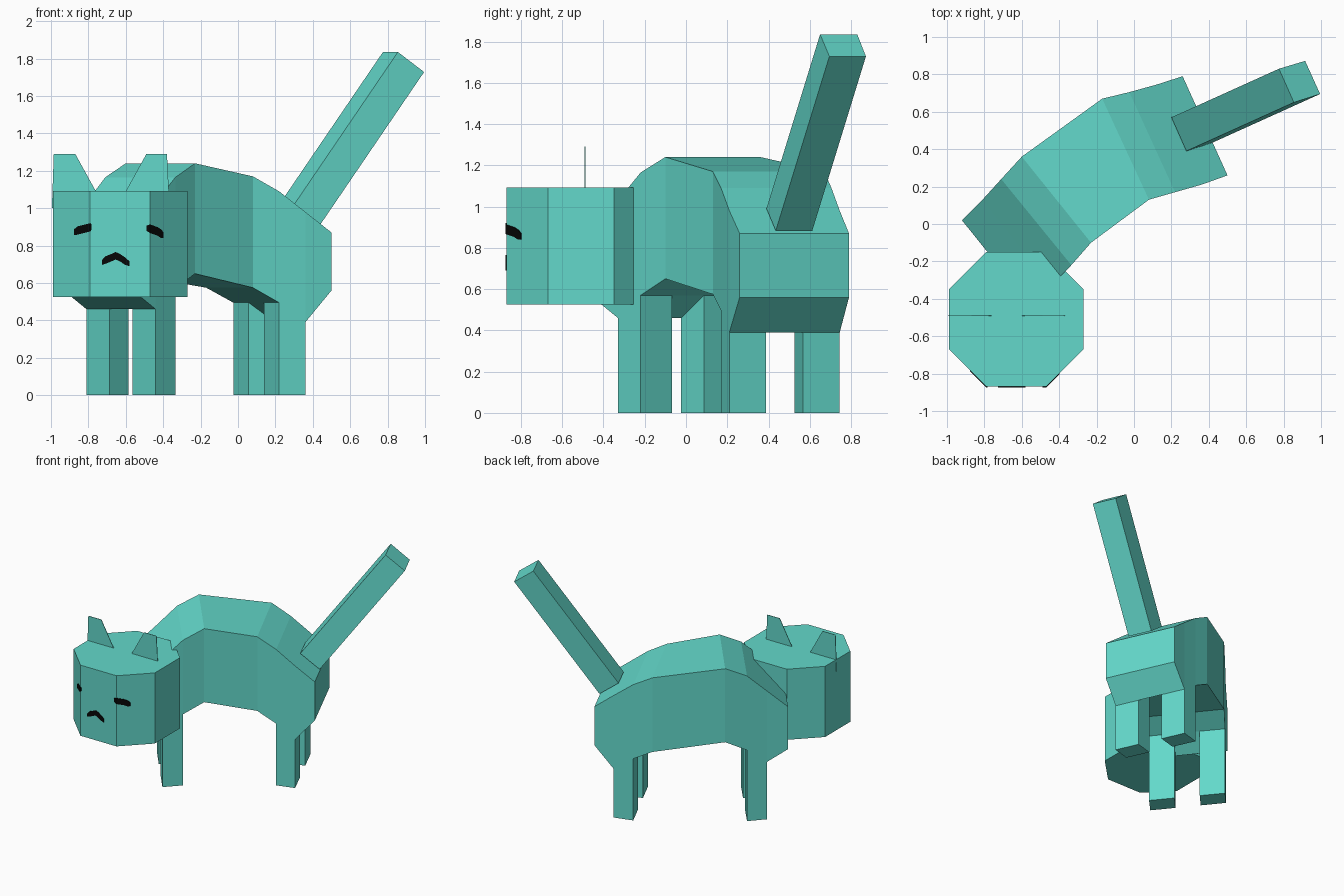
import bpy
from mathutils import Vector

if "Cube" in bpy.data.objects:
    bpy.data.objects.remove(bpy.data.objects["Cube"])


def material(name, color):
    m = bpy.data.materials.new(name)
    m.diffuse_color = (*color, 1)
    m.use_nodes = True
    m.node_tree.nodes["Principled BSDF"].inputs["Base Color"].default_value = m.diffuse_color
    return m


TEAL = material("teal", (0.125, 0.69, 0.595))
BLACK = material("black", (0.002, 0.002, 0.002))


def loft(name, rings, mat=TEAL):
    """Join equal-sized closed rings with quads and cap both ends."""
    n = len(rings[0])
    verts = [p for r in rings for p in r]
    faces = [list(range(n)), list(range(len(verts) - n, len(verts)))]
    for k in range(len(rings) - 1):
        for i in range(n):
            j = (i + 1) % n
            faces.append([k * n + i, k * n + j, (k + 1) * n + j, (k + 1) * n + i])
    me = bpy.data.meshes.new(name)
    me.from_pydata(verts, [], faces)
    me.materials.append(mat)
    ob = bpy.data.objects.new(name, me)
    bpy.context.collection.objects.link(ob)
    # consistent outward normals
    import bmesh
    bm = bmesh.new()
    bm.from_mesh(me)
    bmesh.ops.recalc_face_normals(bm, faces=bm.faces)
    bm.to_mesh(me)
    bm.free()
    return ob


# Body stations, chest to rump: right xy, left xy, top z, belly z
STATIONS = [
    ((-0.55, -0.44), (-0.92, 0.02), 0.89, 0.55),
    ((-0.44, -0.33), (-0.81, 0.13), 1.03, 0.46),
    ((-0.335, -0.22), (-0.71, 0.24), 1.165, 0.57),
    ((-0.23, -0.10), (-0.60, 0.36), 1.24, 0.65),
    ((0.08, 0.13), (-0.17, 0.67), 1.17, 0.575),
    ((0.22, 0.17), (-0.025, 0.705), 1.09, 0.495),
    ((0.36, 0.21), (0.12, 0.745), 0.98, 0.39),
    ((0.50, 0.26), (0.26, 0.79), 0.87, 0.56),
]
loft("body", [[(*r, lo), (*l, lo), (*l, hi), (*r, hi)] for r, l, hi, lo in STATIONS])


# Legs: prisms dropped from the belly between two neighbouring stations
def leg(name, i, t0, t1):
    top = []
    for k, order in ((i, (t0, t1)), (i + 1, (t1, t0))):
        r, l, _, z = STATIONS[k]
        for t in order:
            top.append(Vector((*r, z)).lerp(Vector((*l, z)), t))
    loft(name, [[(p.x, p.y, 0) for p in top], top])


for label, i in (("front", 1), ("back", 5)):
    leg(label + "_right_leg", i, 0, 0.333)
    leg(label + "_left_leg", i, 0.667, 1)

# Head: eight-sided prism
CX, CY, R, H = -0.63, -0.51, 0.36, 0.16
octagon = [(H, -R), (R, -H), (R, H), (H, R), (-H, R), (-R, H), (-R, -H), (-H, -R)]
loft("head", [[(CX + x, CY + y, z) for x, y in octagon] for z in (0.525, 1.092)])

# Ears: thin upright plates
EARS = {
    "left_ear": [(-0.995, 1.0), (-0.985, 1.29), (-0.87, 1.29), (-0.71, 1.0)],
    "right_ear": [(-0.65, 1.0), (-0.49, 1.29), (-0.38, 1.29), (-0.365, 1.0)],
}
for name, pts in EARS.items():
    loft(name, [[(x, y, z) for x, z in pts] for y in (-0.492, -0.488)])

# Tail: slanted square bar
tip = [(0.775, 0.83, 1.835), (0.855, 0.65, 1.835), (0.995, 0.695, 1.728), (0.915, 0.872, 1.728)]
run = Vector((0.575, 0.26, 0.845))
loft("tail", [[Vector(p) - run for p in tip], tip])


# Face strokes: ribbons that follow the front of the head
def stroke(name, pts, half):
    rings = []
    for k, (x, z) in enumerate(pts):
        y = CY - R + max(0, abs(x - CX) - H)
        w = half * (0.65 if k in (0, len(pts) - 1) else 1)
        rings.append([(x, y - 0.005, z - w), (x, y - 0.005, z + w),
                      (x, y + 0.003, z + w), (x, y + 0.003, z - w)])
    loft(name, rings, BLACK)


stroke("left_eye", [(-0.877, 0.872), (-0.86, 0.88), (-0.82, 0.89), (-0.79, 0.898), (-0.782, 0.9)], 0.022)
stroke("right_eye", [(-0.488, 0.893), (-0.47, 0.89), (-0.43, 0.876), (-0.41, 0.863), (-0.398, 0.856)], 0.023)
stroke("mouth", [(-0.727, 0.71), (-0.71, 0.722), (-0.68, 0.734), (-0.655, 0.746),
                 (-0.63, 0.735), (-0.605, 0.718), (-0.58, 0.703)], 0.02)
